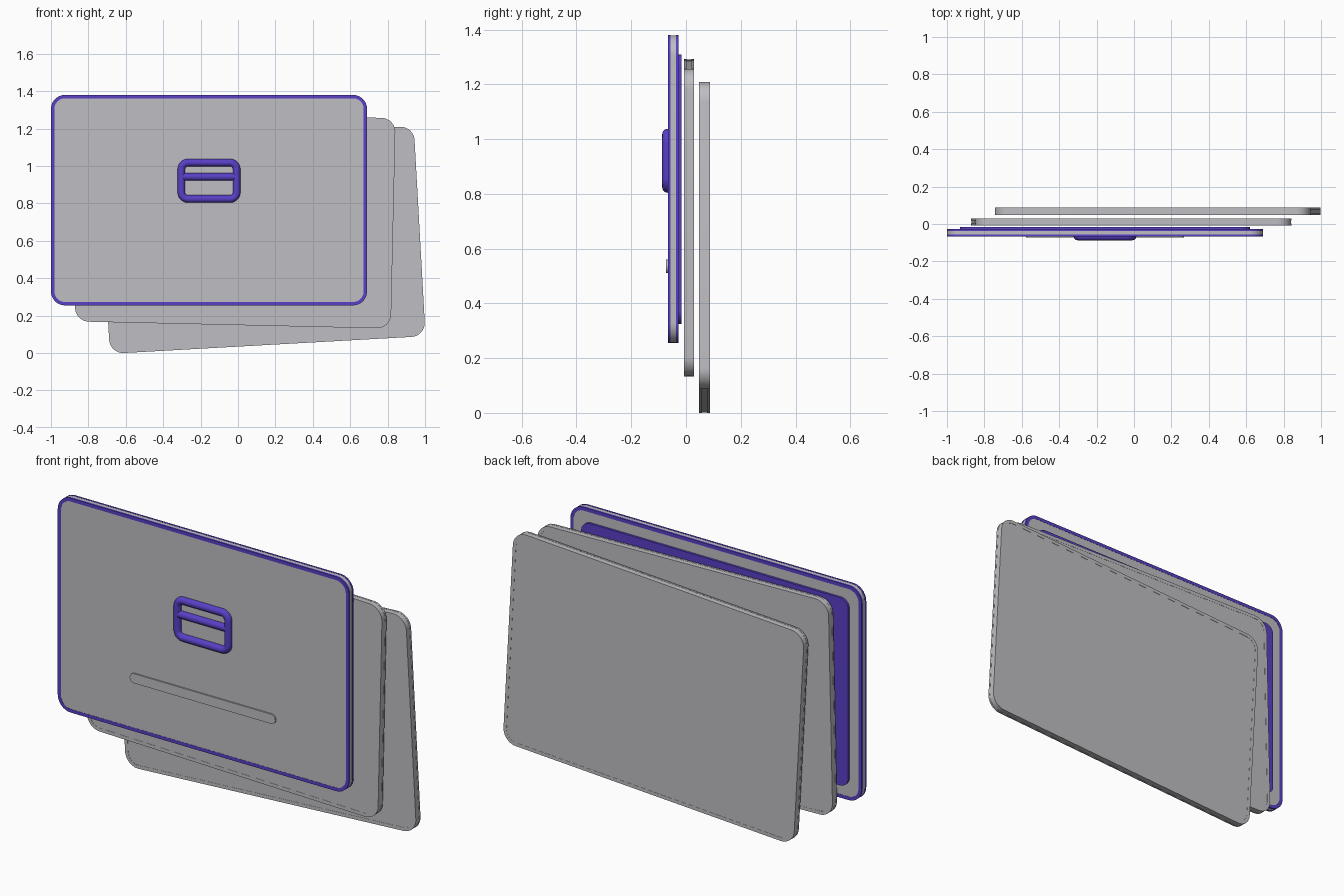
import bpy, bmesh, math
from mathutils import Matrix, Vector

if "Cube" in bpy.data.objects:
    bpy.data.objects.remove(bpy.data.objects["Cube"])

CARD_W, CARD_H, CARD_R = 1.69, 1.125, 0.075


def colour(name, rgb):
    mat = bpy.data.materials.new(name)
    mat.diffuse_color = (*rgb, 1.0)
    mat.use_nodes = True
    mat.node_tree.nodes["Principled BSDF"].inputs["Base Color"].default_value = mat.diffuse_color
    return mat


grey = colour("light grey", (0.52, 0.52, 0.55))
purple = colour("violet", (0.10, 0.05, 0.56))


def outline(w, h, r, seg=10):
    """Rounded rectangle in the XZ plane, centred on the origin."""
    pts = []
    for i, (sx, sz) in enumerate([(1, 1), (-1, 1), (-1, -1), (1, -1)]):
        for k in range(seg + 1):
            a = math.pi / 2 * (i + k / seg)
            pts.append((sx * (w / 2 - r) + r * math.cos(a),
                        sz * (h / 2 - r) + r * math.sin(a)))
    return pts


def finish(name, bm, mat, cx, cz, angle=0):
    bmesh.ops.recalc_face_normals(bm, faces=bm.faces)
    bm.transform(Matrix.Translation((cx, 0, cz)) @ Matrix.Rotation(math.radians(angle), 4, 'Y'))
    me = bpy.data.meshes.new(name)
    bm.to_mesh(me)
    bm.free()
    me.materials.append(mat)
    ob = bpy.data.objects.new(name, me)
    bpy.context.collection.objects.link(ob)
    bpy.ops.object.select_all(action='DESELECT')
    ob.select_set(True)
    bpy.context.view_layer.objects.active = ob
    bpy.ops.object.shade_smooth_by_angle(angle=math.radians(35))
    return ob


def bridge(bm, loops, closed=False):
    """Join a list of vertex rings with quads."""
    pairs = list(zip(loops, loops[1:]))
    if closed:
        pairs.append((loops[-1], loops[0]))
    for a, b in pairs:
        n = len(a)
        for i in range(n):
            j = (i + 1) % n
            bm.faces.new((a[i], a[j], b[j], b[i]))


def plate(name, w, h, r, y0, y1, mat, cx, cz, angle=0):
    bm = bmesh.new()
    loops = [[bm.verts.new((x, y, z)) for x, z in outline(w, h, r)] for y in (y0, y1)]
    bridge(bm, loops)
    for loop in loops:
        bm.faces.new(loop)
    return finish(name, bm, mat, cx, cz, angle)


def frame(name, w, h, r, section, mat, cx, cz, angle=0):
    """Rounded frame; section lists (inset, y) points around its cross-section."""
    bm = bmesh.new()
    loops = [[bm.verts.new((x, y, z)) for x, z in outline(w - 2 * d, h - 2 * d, r - d)]
             for d, y in section]
    bridge(bm, loops, closed=True)
    return finish(name, bm, mat, cx, cz, angle)


def card(name, y0, y1, rim_mat, cx, cz, angle=0):
    """Slab with a thin edge band on its front and back."""
    e = 0.001
    plate(name, CARD_W - 2 * e, CARD_H - 2 * e, CARD_R - e, y0 + e, y1 - e, grey, cx, cz, angle)
    for side, a, b in (("front", y0, y0 + 0.010), ("back", y1 - 0.010, y1)):
        frame(f"{name}_{side}_rim", CARD_W, CARD_H, CARD_R,
              [(0, a), (0.018, a), (0.018, b), (0, b)], rim_mat, cx, cz, angle)


# Three fanned cards (positive angle turns clockwise seen from the front)
card("front_card", -0.066, -0.027, purple, -0.155, 0.8175)
card("middle_card", -0.008, 0.030, grey, -0.015, 0.7125, 1.3)
card("rear_card", 0.048, 0.087, grey, 0.1275, 0.605, -3.2)

# Panel on the back of the front card
plate("back_panel", 1.55, 0.985, 0.05, -0.029, -0.016, purple, -0.155, 0.8175)

# Raised pill-shaped strip
plate("pill_strip", 0.845, 0.05, 0.0249, -0.073, -0.062, grey, -0.155, 0.536)

# Buckle: rounded tube frame and cross bar
R = 0.02
BX, BZ = -0.155, 0.921
tube = [(R + R * math.cos(2 * math.pi * k / 16), -0.067 + R * math.sin(2 * math.pi * k / 16))
        for k in range(16)]
frame("buckle_frame", 0.335, 0.234, 0.055, tube, purple, BX, BZ)

bm = bmesh.new()
bmesh.ops.create_cone(bm, cap_ends=True, segments=16, radius1=R, radius2=R, depth=0.295,
                      matrix=Matrix.Translation((0, -0.067, 0)) @ Matrix.Rotation(math.pi / 2, 4, 'Y'))
finish("buckle_bar", bm, purple, BX, 0.942)
